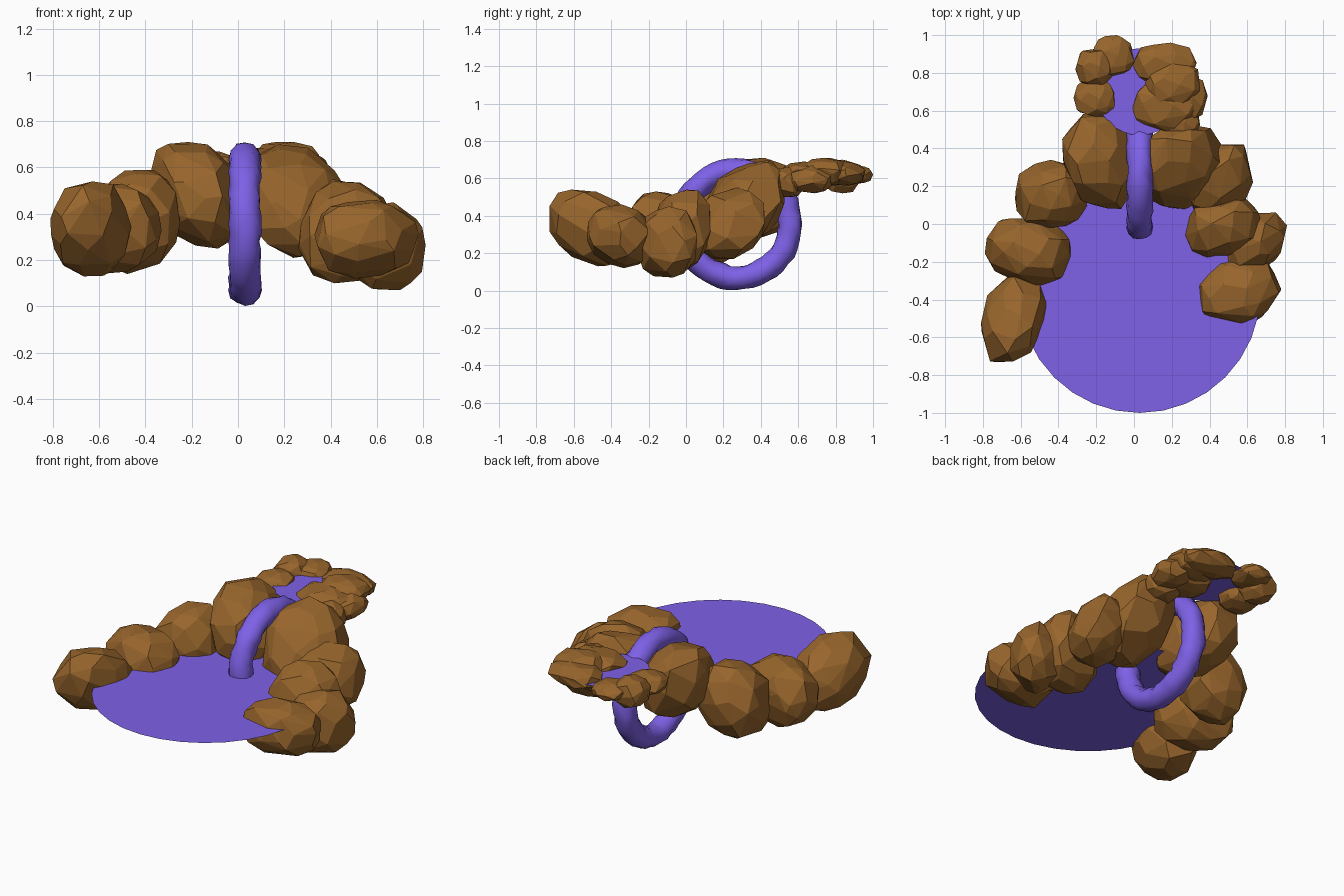
import bpy, bmesh, math, random
from mathutils import Vector

if "Cube" in bpy.data.objects:
    bpy.data.objects.remove(bpy.data.objects["Cube"])

random.seed(11)


def material(name, color):
    m = bpy.data.materials.new(name)
    m.diffuse_color = color
    m.use_nodes = True
    m.node_tree.nodes["Principled BSDF"].inputs["Base Color"].default_value = m.diffuse_color
    return m


STONE = material("stone_brown", (0.31, 0.13, 0.025, 1))
WATER = material("water_violet", (0.21, 0.12, 0.80, 1))


def finish(bm, name, mat, smooth=False):
    me = bpy.data.meshes.new(name)
    bm.to_mesh(me)
    bm.free()
    ob = bpy.data.objects.new(name, me)
    bpy.context.collection.objects.link(ob)
    me.materials.append(mat)
    for p in me.polygons:
        p.use_smooth = smooth
    return ob


def rock(name, x0, x1, y0, y1, z0, z1, n=44, lean=(0, 0, 0)):
    """Faceted boulder: hull of jittered sphere points, leaned (z by x, z by y, y by x), fitted to a box."""
    pts = []
    for i in range(n):
        z = 1 - 2 * (i + 0.5) / n
        a = i * 2.39996 + random.uniform(-0.3, 0.3)
        r = math.sqrt(1 - z * z)
        d = Vector((r * math.cos(a), r * math.sin(a), z + random.uniform(-.1, .1))).normalized()
        k = sum(abs(c) ** 2.35 for c in d) ** (-1 / 2.35)
        p = d * k * random.uniform(0.91, 1.0)
        p.z += lean[0] * p.x + lean[1] * p.y
        p.y += lean[2] * p.x
        pts.append(p)
    box = ((x0, x1), (y0, y1), (z0, z1))
    for i, (lo, hi) in enumerate(box):
        a, b = min(p[i] for p in pts), max(p[i] for p in pts)
        for p in pts:
            p[i] = lo + (p[i] - a) / (b - a) * (hi - lo)
    bm = bmesh.new()
    for p in pts:
        bm.verts.new(p)
    bmesh.ops.convex_hull(bm, input=bm.verts[:])
    loose = [v for v in bm.verts if not v.link_faces]
    bmesh.ops.delete(bm, geom=loose, context='VERTS')
    bmesh.ops.recalc_face_normals(bm, faces=bm.faces[:])
    bmesh.ops.dissolve_limit(bm, angle_limit=math.radians(9), verts=bm.verts[:], edges=bm.edges[:])
    return finish(bm, name, STONE)


def pool(name, x, y, z, r):
    """Flat round water surface."""
    bm = bmesh.new()
    bmesh.ops.create_circle(bm, cap_ends=True, segments=32, radius=r)
    bmesh.ops.translate(bm, vec=(x, y, z), verts=bm.verts[:])
    return finish(bm, name, WATER)


# water surfaces
pool("lower_pool", 0.03, -0.36, 0.36, 0.64)
pool("upper_pool", 0.03, 0.70, 0.625, 0.23)

# waterfall: upright, slightly lumpy ring linking both pools
bm = bmesh.new()
N, M = 48, 12
rows = []
for i in range(N):
    a = 2 * math.pi * i / N
    row = []
    for j in range(M):
        b = 2 * math.pi * j / M
        t = 0.065 + random.uniform(-0.006, 0.006)
        q = 0.287 + t * math.cos(b)
        row.append(bm.verts.new((0.03 + 1.04 * t * math.sin(b), 0.27 + q * math.cos(a), 0.355 + q * math.sin(a))))
    rows.append(row)
for i in range(N):
    for j in range(M):
        k, l = (i + 1) % N, (j + 1) % M
        bm.faces.new((rows[i][j], rows[k][j], rows[k][l], rows[i][l]))
bmesh.ops.recalc_face_normals(bm, faces=bm.faces[:])
finish(bm, "waterfall_ring", WATER, True)

# boulders around the lower pool
rock("left_rock_front", -0.81, -0.46, -0.73, -0.27, 0.13, 0.54, lean=(0, -0.3, 0.25))
rock("left_rock_middle", -0.79, -0.33, -0.33, 0.03, 0.14, 0.53, lean=(0, 0, -0.15))
rock("left_rock_back", -0.63, -0.25, -0.02, 0.34, 0.14, 0.59, lean=(0.1, 0, 0.1))
rock("right_rock_front", 0.33, 0.78, -0.53, -0.18, 0.12, 0.46, lean=(0, -0.1, 0.15))
rock("right_rock_outer", 0.46, 0.81, -0.26, 0.06, 0.07, 0.45, lean=(0, 0, 0.3))
rock("right_rock_middle", 0.26, 0.68, -0.19, 0.13, 0.10, 0.54, lean=(0, 0.15, 0.1))
rock("right_rock_back", 0.28, 0.63, 0.03, 0.42, 0.17, 0.55, lean=(-0.1, 0.2, 0.2))

# big boulders flanking the waterfall
rock("big_rock_left", -0.38, 0.03, 0.08, 0.59, 0.25, 0.71, 50, (-0.25, 0.15, -0.1))
rock("big_rock_right", 0.02, 0.47, 0.08, 0.53, 0.21, 0.70, 50, (-0.2, 0.4, 0.1))

# flat stones around the upper pool
for i, b in enumerate((
        (-0.22, 0.00, 0.78, 1.00, 0.57, 0.67), (-0.01, 0.33, 0.74, 0.96, 0.56, 0.69),
        (-0.31, -0.11, 0.72, 0.93, 0.52, 0.70), (-0.32, -0.10, 0.56, 0.78, 0.54, 0.67),
        (0.06, 0.35, 0.61, 0.87, 0.56, 0.71), (-0.01, 0.34, 0.49, 0.76, 0.54, 0.69),
        (0.18, 0.39, 0.55, 0.78, 0.52, 0.67), (0.13, 0.35, 0.44, 0.64, 0.50, 0.66))):
    rock("upper_stone_%d" % (i + 1), *b, n=36)
